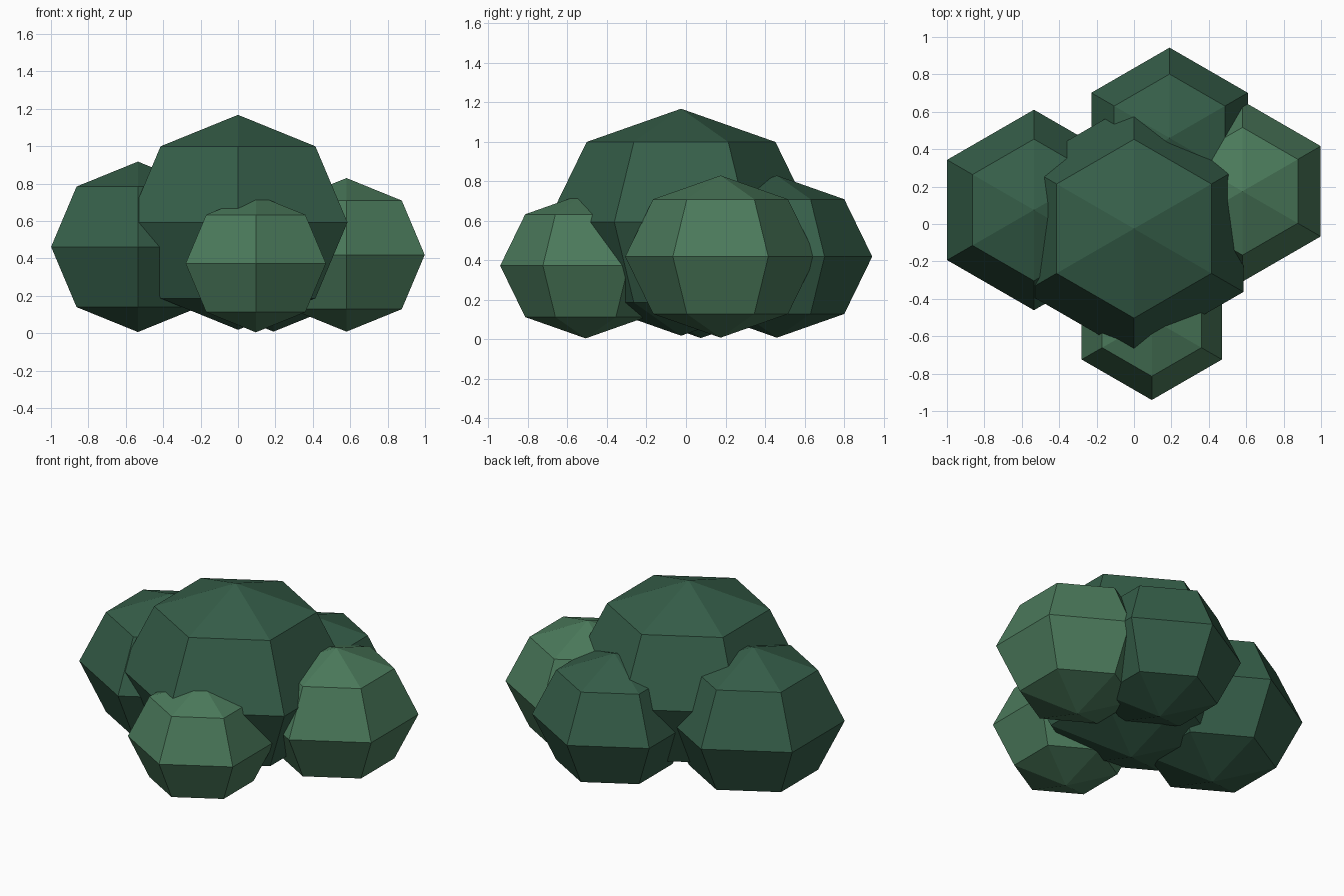
import bpy

if "Cube" in bpy.data.objects:
    bpy.data.objects.remove(bpy.data.objects["Cube"])


def material(name, rgb):
    m = bpy.data.materials.new(name)
    m.diffuse_color = (*rgb, 1)
    m.use_nodes = True
    m.node_tree.nodes["Principled BSDF"].inputs["Base Color"].default_value = m.diffuse_color
    return m


dark = material("dark_leaf", (0.036, 0.112, 0.066))
light = material("light_leaf", (0.070, 0.195, 0.105))

SQUASH = 0.85  # every clump is a slightly flattened low-poly ball


def clump(name, centre, radius, mat):
    bpy.ops.mesh.primitive_uv_sphere_add(segments=6, ring_count=4, radius=radius, location=centre)
    ob = bpy.context.object
    ob.name = name
    ob.scale.z = SQUASH
    bpy.ops.object.transform_apply(location=False, rotation=False, scale=True)
    ob.data.materials.append(mat)
    bpy.ops.object.shade_flat()


# bush: one large clump surrounded by four smaller ones
clump("main_clump", (0, -0.025, 0.593), 0.676, dark)
clump("left_clump", (-0.535, 0.075, 0.462), 0.536, dark)
clump("right_clump", (0.58, 0.175, 0.419), 0.483, light)
clump("back_clump", (0.19, 0.46, 0.419), 0.483, dark)
clump("front_clump", (0.095, -0.508, 0.373), 0.433, light)
